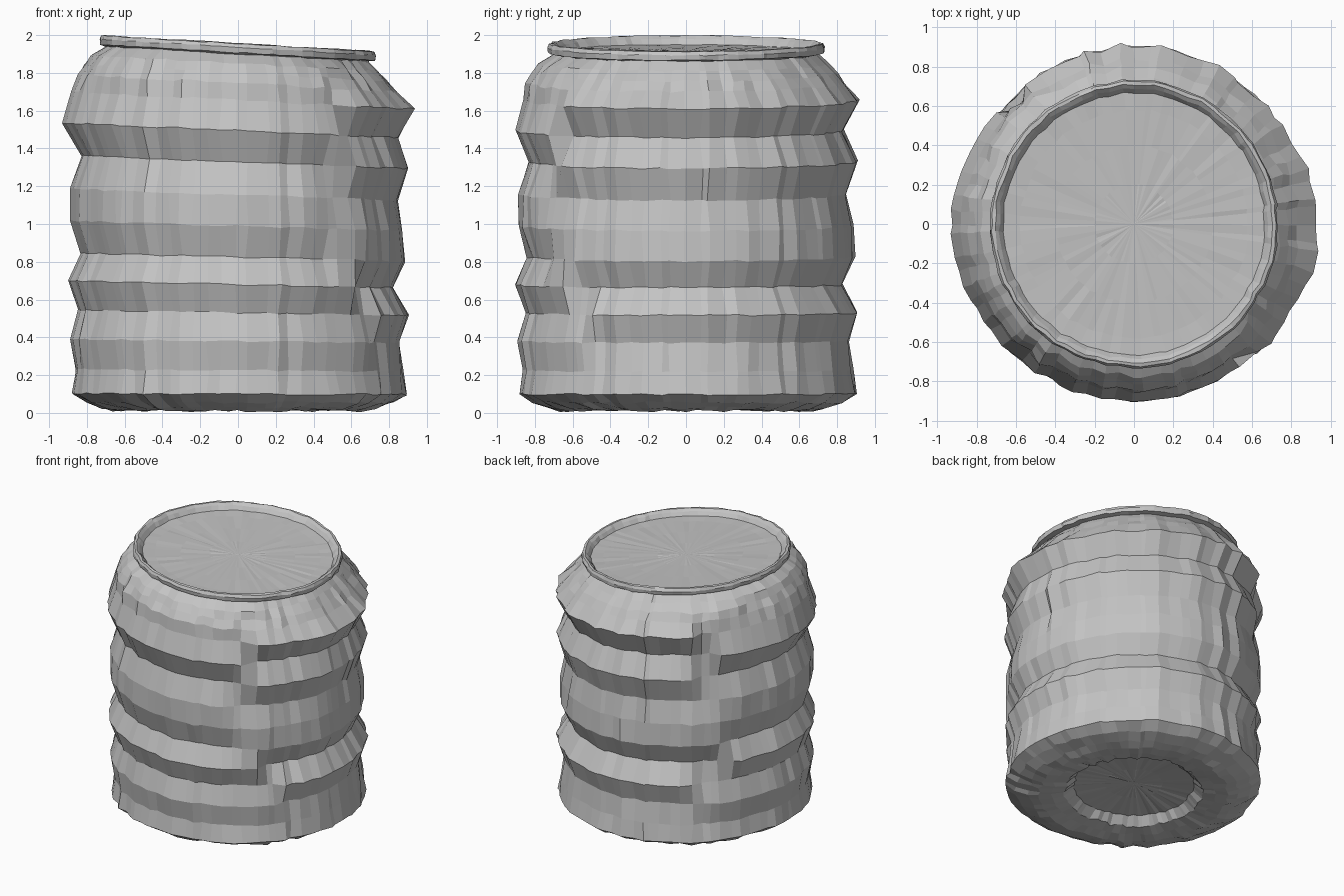
import bpy
import bmesh
import math
import random

if "Cube" in bpy.data.objects:
    bpy.data.objects.remove(bpy.data.objects["Cube"])

SEGMENTS = 76
rng = random.Random(7)
# Dents shared by every ring, so creases run vertically through the pleats
column_dent = [rng.uniform(-1, 1) for _ in range(SEGMENTS)]
column_turn = [rng.uniform(-0.35, 0.35) for _ in range(SEGMENTS)]

metal = bpy.data.materials.new("crumpled grey metal")
metal.use_nodes = True
GREY = (0.55, 0.55, 0.55, 1)
metal.diffuse_color = GREY
metal.node_tree.nodes["Principled BSDF"].inputs["Base Color"].default_value = GREY


def smooth(t):
    t = max(0.0, min(1.0, t))
    return t * t * (3 - 2 * t)


def ring_points(z, r_front, r_back, rough):
    """One crumpled ring; the front-left and back-right pleats are out of step."""
    ring = random.Random(int(z * 1000))
    start = math.radians(-48 + ring.uniform(-16, 16))
    end = math.radians(135 + ring.uniform(-10, 10))
    middle, half = (start + end) / 2, (end - start) / 2
    points = []
    for i in range(SEGMENTS):
        a = math.tau * (i + column_turn[i] + ring.uniform(-0.12, 0.12)) / SEGMENTS
        off = abs((a - middle + math.pi) % math.tau - math.pi)
        mix = smooth((half - off) / 0.12 + 0.5)
        r = r_front + (r_back - r_front) * mix
        r += rough * (column_dent[i] + 0.6 * ring.uniform(-1, 1))
        if 1.4 < z < 1.7:
            r += 0.03 * math.cos(a) ** 8
        x, y = r * math.cos(a), r * math.sin(a)
        height = z + 0.5 * rough * ring.uniform(-1, 1)
        # The whole can leans down towards one side
        points.append((x, y, max(0.0, height - 0.03 * z * x)))
    return points


def loft(name, rings, centre_z=None):
    """Join rings (bottom to top or outside to inside) into one flat-shaded part."""
    bm = bmesh.new()
    loops = [[bm.verts.new(p) for p in ring_points(*row)] for row in rings]
    for low, high in zip(loops, loops[1:]):
        for i in range(SEGMENTS):
            j = (i + 1) % SEGMENTS
            quad = (low[i], low[j], high[j], high[i])
            bm.faces.new(quad)
    if centre_z is not None:
        tip = bm.verts.new((0, 0, centre_z))
        last = loops[-1]
        for i in range(SEGMENTS):
            bm.faces.new((last[i], last[(i + 1) % SEGMENTS], tip))
    mesh = bpy.data.meshes.new(name)
    bm.to_mesh(mesh)
    bm.free()
    mesh.materials.append(metal)
    part = bpy.data.objects.new(name, mesh)
    bpy.context.collection.objects.link(part)
    return part


foot_edge = (0.1, 0.88, 0.895, 0.01)
shoulder_edge = (1.655, 0.85, 0.905, 0.012)
neck = (1.9, 0.7, 0.69, 0.006)
lid_edge = (1.912, 0.665, 0.665, 0.005)

# Pleated wall: height, front radius, back radius, roughness
loft("pleated_wall", [
    foot_edge,
    (0.225, 0.86, 0.875, 0.01),
    (0.38, 0.885, 0.855, 0.01),
    (0.53, 0.845, 0.905, 0.01),
    (0.68, 0.9, 0.82, 0.01),
    (0.825, 0.835, 0.885, 0.01),
    (0.99, 0.885, 0.875, 0.01),
    (1.155, 0.885, 0.845, 0.01),
    (1.33, 0.83, 0.9, 0.01),
    (1.495, 0.9, 0.825, 0.01),
    shoulder_edge,
])

# Sloping dented shoulder
loft("shoulder", [
    shoulder_edge,
    (1.745, 0.84, 0.835, 0.014),
    (1.8, 0.81, 0.79, 0.014),
    (1.85, 0.775, 0.74, 0.012),
    neck,
])

# Rolled rim around the lid
loft("rim", [
    neck,
    (1.908, 0.728, 0.728, 0.007),
    (1.935, 0.732, 0.732, 0.006),
    (1.955, 0.722, 0.722, 0.006),
    (1.957, 0.705, 0.705, 0.006),
    (1.94, 0.685, 0.685, 0.006),
    lid_edge,
])

# Shallow sunken lid
loft("lid", [
    lid_edge,
    (1.909, 0.58, 0.58, 0.006),
    (1.907, 0.4, 0.4, 0.005),
    (1.906, 0.2, 0.2, 0.004),
], 1.906)

# Crumpled base with a hollow in the middle
base = loft("base", [
    foot_edge,
    (0.055, 0.81, 0.82, 0.014),
    (0.027, 0.73, 0.73, 0.016),
    (0.012, 0.66, 0.66, 0.016),
    (0.018, 0.57, 0.57, 0.014),
    (0.03, 0.48, 0.48, 0.014),
    (0.085, 0.42, 0.42, 0.01),
    (0.1, 0.2, 0.2, 0.006),
], 0.105)
base.data.flip_normals()
